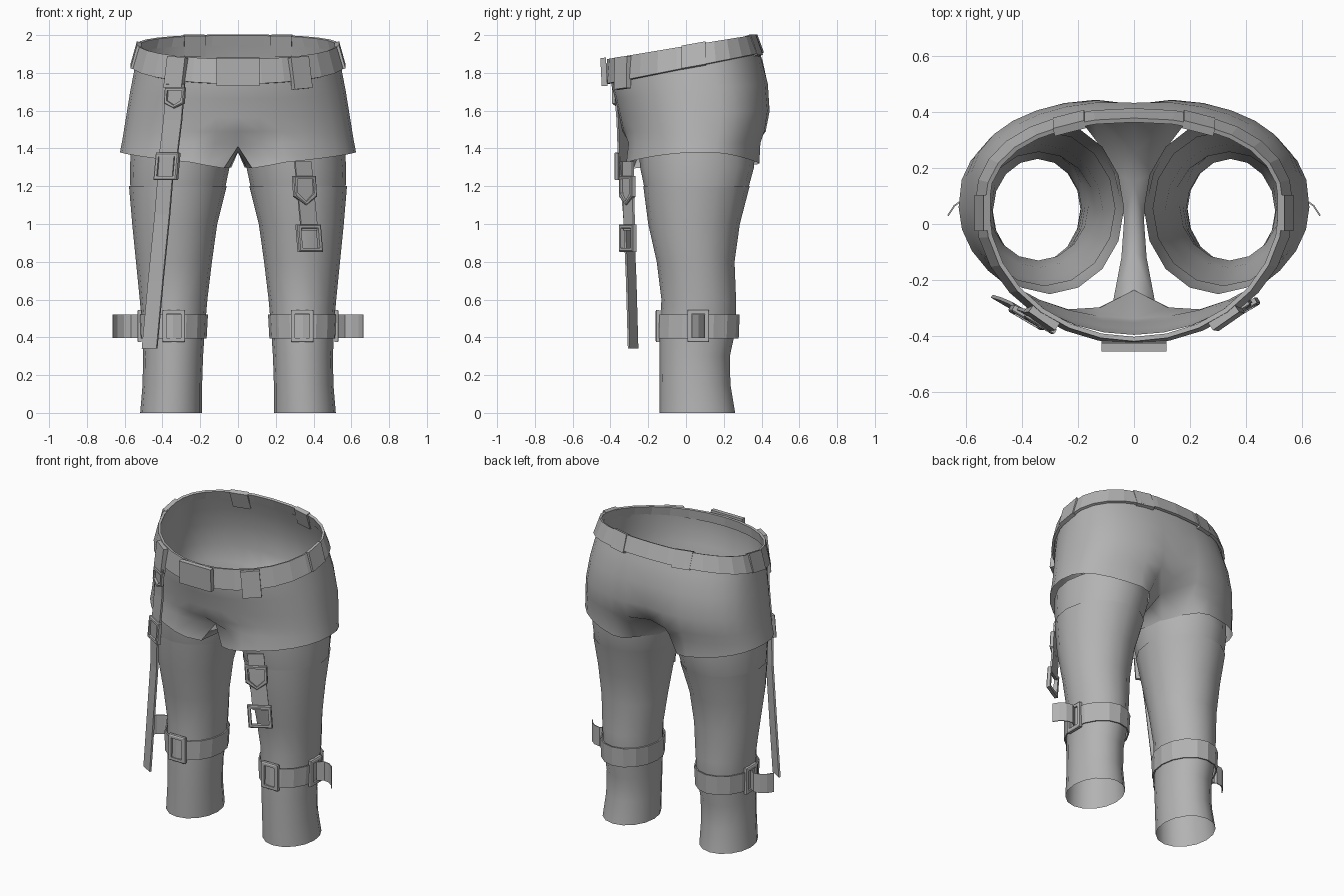
import bpy, bmesh, math
from mathutils import Vector

if "Cube" in bpy.data.objects:
    bpy.data.objects.remove(bpy.data.objects["Cube"])

grey = bpy.data.materials.new("plain grey")
grey.diffuse_color = (0.45, 0.45, 0.45, 1)
grey.use_nodes = True
grey.node_tree.nodes["Principled BSDF"].inputs["Base Color"].default_value = grey.diffuse_color


def make(name, verts, faces, smooth=True, thick=0, mirror=False):
    me = bpy.data.meshes.new(name)
    me.from_pydata([tuple(v) for v in verts], [], faces)
    bm = bmesh.new()
    bm.from_mesh(me)
    bmesh.ops.recalc_face_normals(bm, faces=bm.faces)
    bm.to_mesh(me)
    bm.free()
    me.materials.append(grey)
    ob = bpy.data.objects.new(name, me)
    bpy.context.collection.objects.link(ob)
    if thick:
        m = ob.modifiers.new("thickness", 'SOLIDIFY')
        m.thickness, m.offset = thick, 0
    if mirror:
        m = ob.modifiers.new("mirror", 'MIRROR')
        m.merge_threshold = 0.002
    if smooth:
        bpy.ops.object.select_all(action='DESELECT')
        bpy.context.view_layer.objects.active = ob
        ob.select_set(True)
        bpy.ops.object.shade_smooth_by_angle(angle=math.radians(50))
    return ob


def loft(rows, closed):
    """Quads between rows of equal length."""
    n = len(rows[0])
    faces = []
    for r in range(len(rows) - 1):
        for i in range(n if closed else n - 1):
            j = (i + 1) % n
            faces.append((r * n + i, r * n + j, (r + 1) * n + j, (r + 1) * n + i))
    return [v for row in rows for v in row], faces


def strap(name, path, side, width, thick=0.012, mirror=False):
    side = Vector(side).normalized() * width / 2
    rows = [[Vector(p) - side, Vector(p) + side] for p in path]
    return make(name, *loft(rows, False), smooth=False, thick=thick, mirror=mirror)


def frame(name, center, right, up, w, h, bar, depth, point=0, mirror=False):
    """Open buckle: bevelled ring, with an optional pointed lower edge."""
    r, u = Vector(right).normalized(), Vector(up).normalized()
    n = r.cross(u)
    loops = []
    for inset, d in ((0, -.5), (0, .3), (bar * .3, .5), (bar, .5), (bar, -.5), (0, -.5)):
        a, b = w / 2 - inset, h / 2 - inset
        pts = [(-a, b), (-a, -b), (0, -b - point), (a, -b), (a, b)]
        loops.append([Vector(center) + r * x + u * y + n * d * depth for x, y in pts])
    return make(name, *loft(loops, True), smooth=False, mirror=mirror)


def plate(name, center, right, up, w, h, depth, mirror=False):
    r, u = Vector(right).normalized(), Vector(up).normalized()
    n = r.cross(u)
    vs = [Vector(center) + r * x * w / 2 + u * y * h / 2 + n * z * depth / 2
          for z in (-1, 1) for x, y in ((-1, -1), (1, -1), (1, 1), (-1, 1))]
    fs = [(0, 1, 2, 3), (4, 5, 6, 7)] + [(i, (i + 1) % 4, (i + 1) % 4 + 4, i + 4) for i in range(4)]
    return make(name, vs, fs, smooth=False, mirror=mirror)


def arc(w, yf, yb, n=16, full=.85):
    """Half outline from front centre round the side to back centre."""
    pts = []
    for i in range(n + 1):
        t = math.pi * i / n
        c = math.cos(t)
        y = 0.06 - (0.06 - yf) * c if c > 0 else 0.06 + (yb - 0.06) * abs(c) ** full
        pts.append((w * math.sin(t) ** (1 if c > 0 else .9) if 0 < i < n else 0, y))
    return pts


def bump(x, s):
    return math.exp(-(x / s) ** 2)


# shorts: upper half rings, then closed loops around each thigh
upper = [(1.885, .165, .535, -.395, .375, 0, .85), (1.80, .165, .55, -.395, .405, 0, .8),
         (1.70, .1, .57, -.375, .44, .008, .74), (1.58, .04, .59, -.352, .452, .025, .7),
         (1.49, 0, .605, -.337, .436, .06, .72)]
rows = []
for z, slope, w, yf, yb, cleft, full in upper:
    rows.append([(x, y - (cleft * bump(x, .1) if y > .1 else 0), z + slope * y)
                 for x, y in arc(w, yf, yb, full=full)])
crotch = []
for x, y in arc(.615, -.335, .415, full=.75):
    z = 1.43 - (.02 * bump(x, .1) if y < 0 else 0)
    y += .1 * bump(x, .11) if y < 0 else (-.16 * bump(x, .11) if y > .1 else 0)
    crotch.append((x, y, z))
rows.append(crotch)
verts, faces = loft(rows, False)
hem = []
for x, y in arc(.625, -.348, .41, full=.78):
    z = 1.38 - (.3 if y < .1 else .7) * (y - .1) ** 2
    if y < 0:
        shift, z = .075, z - .025 * bump(x, .15)
        y += .07 * bump(x, .12)
    else:
        shift = .13
        y -= .12 * bump(x, .12) if y > .1 else 0
    hem.append((x + shift * bump(x, .15), y, z))
top_start = len(verts) - len(crotch)
saddle = [(0, .15, 1.39), (0, .02, 1.38), (0, -.1, 1.385)]
hem += [(.07, .18, 1.30), (.035, .02, 1.30), (.045, -.12, 1.30)]
s0 = len(verts)
verts += saddle
h0 = len(verts)
verts += hem
ring = list(range(top_start, top_start + len(crotch))) + [s0, s0 + 1, s0 + 2]
for i in range(len(ring)):
    j = (i + 1) % len(ring)
    faces.append((ring[i], ring[j], h0 + j, h0 + i))
make("shorts", verts, faces, mirror=True)


# legs: open tubes, stocking slightly proud of the thigh
def tube(name, table, n=16, thick=0, smooth=True):
    rows = []
    for z, xi, xo, yf, yb in table:
        rows.append([((xi + xo) / 2 + (xo - xi) / 2 * math.cos(2 * math.pi * i / n),
                      (yf + yb) / 2 + (yb - yf) / 2 * math.sin(2 * math.pi * i / n), z) for i in range(n)])
    return make(name, *loft(rows, True), smooth=smooth, thick=thick, mirror=True)


tube("thigh", [(1.40, .035, .565, -.25, .365), (1.3, .045, .573, -.243, .36), (1.19, .068, .57, -.22, .33)])
tube("stocking", [(1.2, .06, .577, -.226, .337), (1.0, .11, .56, -.2, .285), (.8, .138, .54, -.155, .257),
                  (.6, .162, .52, -.13, .265), (.45, .175, .508, -.14, .265), (.3, .185, .503, -.14, .232),
                  (.15, .19, .505, -.14, .235), (0, .19, .518, -.14, .26)])
tube("calf_band", [(.52, .163, .525, -.15, .28), (.395, .170, .519, -.153, .275)], thick=.008, smooth=False)

# calf buckles and loose band ends
frame("calf_front_buckle", (.34, -.15, .46), (1, 0, 0), (0, 0, 1), .12, .17, .022, .022, mirror=True)
frame("calf_side_buckle", (.522, .065, .46), (0, 1, 0), (0, 0, 1), .115, .17, .022, .022, mirror=True)
strap("calf_band_end", [(.525, .07, .458), (.565, .098, .458), (.605, .09, .458), (.64, .065, .458),
                        (.663, .03, .458)], (0, 0, 1), .125, .006, mirror=True)

# belt: sloping, slightly flared band
belt_top = [(x, y, 1.94 + .165 * y) for x, y in arc(.525, -.41, .37, 14)]
belt_low = [(x, y, 1.825 + .2 * y) for x, y in arc(.56, -.42, .405, 14)]
make("belt", *loft([belt_top, belt_low], False), smooth=False, thick=.016, mirror=True)

# belt plate and belt loops
plate("belt_plate", (0, -.435, 1.805), (1, 0, 0), (0, -.05, 1), .23, .15, .03)
plate("belt_front_loop", (.33, -.335, 1.80), (.82, .57, .08), (-.12, .02, 1), .115, .17, .03, mirror=True)
plate("belt_side_loop", (.540, .04, 1.892), (0, 1, .18), (-.28, 0, 1), .13, .125, .026, mirror=True)
plate("belt_back_loop", (.230, .360, 1.945), (-.97, .25, 0), (0, -.35, 1), .115, .115, .03, mirror=True)

# long hanging strap on one hip
side = (.85, -.5, 0)
strap("hip_strap", [(-.33, -.35, 1.74), (-.345, -.335, 1.55), (-.372, -.327, 1.33)], side, .11)
strap("long_strap", [(-.375, -.335, 1.36), (-.40, -.305, 1.05), (-.435, -.29, .7), (-.468, -.28, .34)], side, .09)
frame("hip_ring", (-.335, -.355, 1.68), side, (.07, 0, 1), .12, .085, .016, .02, point=.025)
frame("hip_buckle", (-.377, -.335, 1.305), side, (.09, 0, 1), .14, .145, .02, .025)

# short garter strap on the other thigh
side = (.85, .5, 0)
strap("garter_strap", [(.343, -.305, 1.33), (.355, -.305, 1.2), (.378, -.30, .965)], side, .1)
frame("garter_top_buckle", (.353, -.313, 1.20), side, (-.06, 0, 1), .135, .11, .018, .025, point=.045)
frame("garter_low_buckle", (.378, -.31, .925), side, (-.08, 0, 1), .145, .145, .02, .025)
